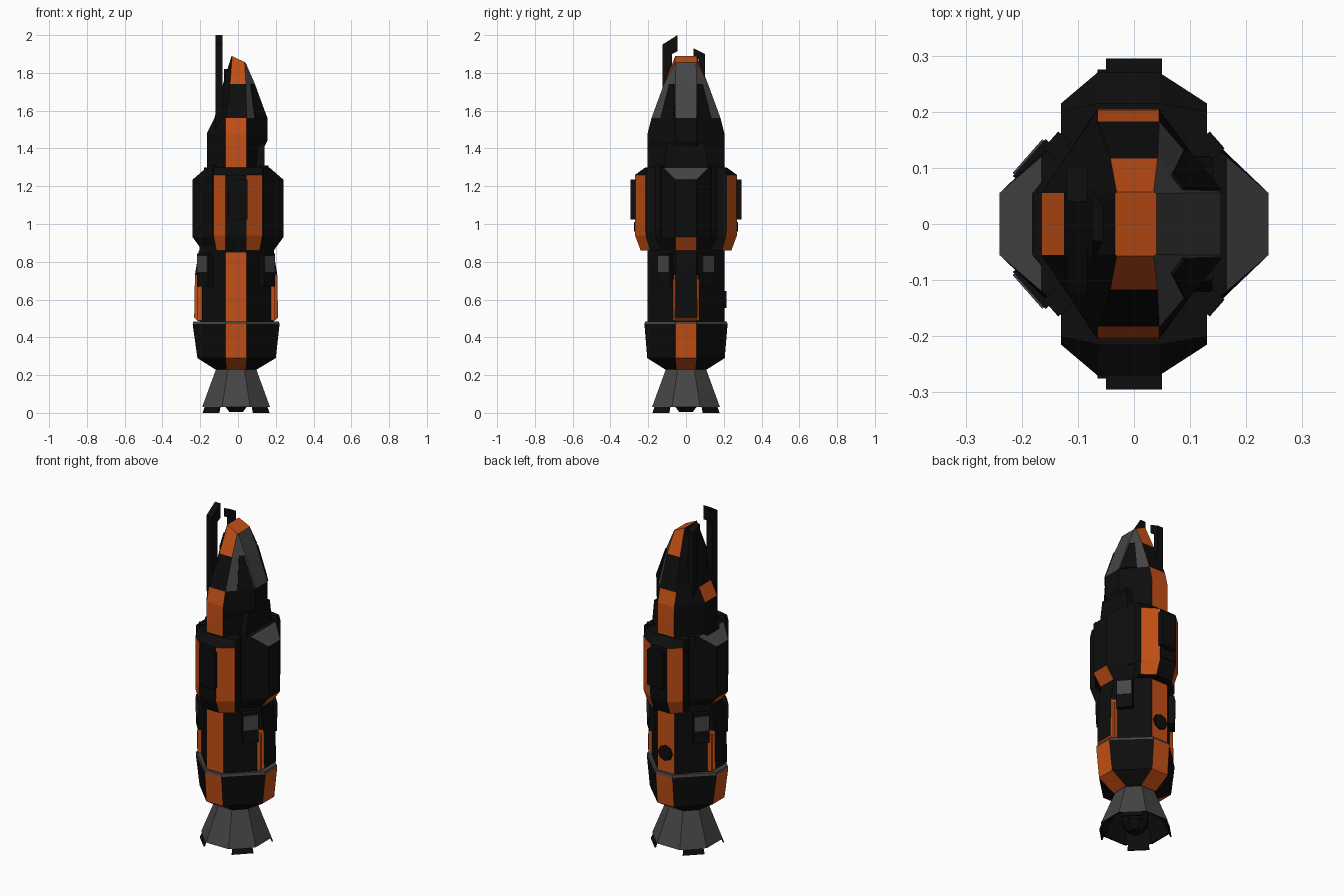
import bpy, bmesh, math
from mathutils import Matrix, Vector

if "Cube" in bpy.data.objects:
    bpy.data.objects.remove(bpy.data.objects["Cube"])

CX = -0.01  # hull axis


def material(name, r, g, b):
    m = bpy.data.materials.new(name)
    m.diffuse_color = (r, g, b, 1)
    m.use_nodes = True
    m.node_tree.nodes["Principled BSDF"].inputs["Base Color"].default_value = m.diffuse_color
    return m


MATS = [material("black", .004, .004, .004), material("orange", .55, .08, .008),
        material("dark_grey", .06, .06, .06)]
K, O, G = 0, 1, 2


def finish(name, bm, recalc=True):
    if recalc:
        bmesh.ops.recalc_face_normals(bm, faces=bm.faces)
    me = bpy.data.meshes.new(name)
    bm.to_mesh(me)
    bm.free()
    for m in MATS:
        me.materials.append(m)
    ob = bpy.data.objects.new(name, me)
    bpy.context.collection.objects.link(ob)
    return ob


def loft(name, rings, color=lambda s, i: K, bottom=K, top=K):
    """Skin equal-length rings; color(segment, side) picks the material; None = no cap."""
    bm = bmesh.new()
    vs = [[bm.verts.new(p) for p in r] for r in rings]
    n = len(rings[0])
    for s in range(len(vs) - 1):
        for i in range(n):
            j = (i + 1) % n
            f = bm.faces.new((vs[s][i], vs[s][j], vs[s + 1][j], vs[s + 1][i]))
            f.material_index = color(s, i)
    for ring, c in ((vs[0], bottom), (vs[-1], top)):
        if c is not None:
            bm.faces.new(ring).material_index = c
    return finish(name, bm)


def octa(z, x0, x1, y, fx=.055, fy=.055, z1=None, cx=CX):
    """Octagon; sides: 0 FR, 1 right, 2 BR, 3 back, 4 BL, 5 left, 6 FL, 7 front."""
    z1 = z if z1 is None else z1
    pts = [(cx + fx, -y), (x1, -fy), (x1, fy), (cx + fx, y),
           (cx - fx, y), (x0, fy), (x0, -fy), (cx - fx, -y)]
    return [Vector((px, py, z + (z1 - z) * (px - x0) / (x1 - x0))) for px, py in pts]


def reg(z, a):
    t = a * math.tan(math.pi / 8)
    return octa(z, CX - a, CX + a, a, t, t)


def box(name, c, size, mat=K, angle=0):
    bm = bmesh.new()
    m = Matrix.Translation(c) @ Matrix.Rotation(angle, 4, 'Z') @ Matrix.Diagonal((*size, 1))
    bmesh.ops.create_cube(bm, size=1, matrix=m)
    for f in bm.faces:
        f.material_index = mat
    return finish(name, bm)


def plate(name, yz, x0, x1):
    return loft(name, [[(x, y, z) for y, z in yz] for x in (x0, x1)])


# Engine nozzle, dark lining and inner bell
loft("nozzle", [reg(.03, .18), reg(.235, .105)], lambda s, i: G, None, G)
loft("nozzle_lining", [reg(.03, .172), reg(.2, .1)], lambda s, i: K, None, K)
outer, inner = reg(.03, .18), reg(.03, .172)
loft("nozzle_lip", [outer, inner], lambda s, i: K, None, None)
loft("engine_bell", [reg(.004, .035), reg(.05, .07), reg(.2, .06)])
for i in (0, 2, 4, 6):
    ring = []
    for r, d in ((outer, 1), (inner, 1)):
        a, b = r[i], r[(i + 1) % 8]
        ring.append((a.lerp(b, .12), a.lerp(b, .88)))
    quad = [ring[0][0], ring[0][1], ring[1][1], ring[1][0]]
    low = [Vector((CX + (p.x - CX) * 1.06, p.y * 1.06, 0)) for p in quad]
    loft("nozzle_tab", [low, quad])

# Flared skirt with grey rim
loft("skirt", [octa(.23, -.12, .1, .11, .05, .05), octa(.29, -.215, .2, .205),
               octa(.47, -.24, .22, .22), octa(.485, -.236, .216, .216)],
     lambda s, i: G if s == 2 else (O if i % 2 else K), K, G)

# Main hull and core
loft("hull", [octa(.47, -.205, .19, .203), octa(.85, -.205, .19, .203),
              octa(1.3, -.18, .16, .203)],
     lambda s, i: O if i in (3, 7) and s == 0 else K)

# Side tanks: black face, orange walls
for s, xo in ((-1, .232), (1, .212)):
    def tank(z, x):
        return [(s * .15, -.075, z), (s * x, -.055, z), (s * x, .055, z), (s * .15, .075, z)]
    loft("side_tank", [tank(.486, xo - .02), tank(.505, xo), tank(.73, xo - .004), tank(.86, xo - .025)],
         lambda g, i: (O if g == 0 or (i != 1 and g == 1) else K))
    # Rails beside the tanks, closing the hull corners
    for q in (-1, 1):
        box("tank_rail", (s * (xo - .03), q * .06, .6), (.03, .02, .22), O)

# Diagonal vents, lugs on the mid section
for sx in (-1, 1):
    for sy in (-1, 1):
        a = math.atan2(sy * .66, sx * .75)
        d = Vector((math.cos(a), math.sin(a), 0))
        c = Vector((CX + sx * .158, sy * .102, 0))
        box("vent_body", c + Vector((0, 0, .757)), (.05, .088, .175), K, a)
        box("vent_grille", c + d * .024 + Vector((0, 0, .788)), (.01, .08, .085), G, a)
        box("corner_lug", (sx * .137, sy * .14, 1.12), (.03, .04, .38), K, a)

# Side pods
for s in (-1, 1):
    def pod(z, x, f, xi, yi):
        return [(s * xi, -yi, z), (s * x, -f, z), (s * x, f, z), (s * xi, yi, z)]
    loft("side_pod", [pod(.84, .175, .055, .1, .13), pod(.93, .24, .055, .13, .16),
                      pod(1.235, .24, .055, .13, .16), pod(1.3, .165, .12, .12, .16)],
         lambda g, i: (O if g == 0 else G if g == 2 else K) if i == 1 else K)

# Front and back pods with orange cheeks and a raised block
for s in (-1, 1):
    def bay(z, y, ym, w=.13):
        return [(-w, s * .12, z), (-w, s * ym, z), (CX - .055, s * y, z),
                (CX + .055, s * y, z), (w, s * ym, z), (w, s * .12, z)]
    loft("front_pod" if s < 0 else "back_pod",
         [bay(.86, .24, .19, .115), bay(.94, .27, .213), bay(1.26, .27, .215), bay(1.3, .215, .2)],
         lambda g, i: O if i in (1, 3) and g < 2 else K)
    box("pod_block", (0, s * .275, 1.13), (.1, .04, .21))
    box("pod_step", (CX, s * .26, .985), (.11, .03, .05))

# Round port on the back panel
bm = bmesh.new()
bmesh.ops.create_cone(bm, cap_ends=True, segments=8, radius1=.045, radius2=.045, depth=.02,
                      matrix=Matrix.Translation((CX, .205, .6)) @ Matrix.Rotation(math.pi / 2, 4, 'X'))
finish("back_port", bm)

# Nose cone
nose = [octa(1.28, -.165, .135, .205), octa(1.4, -.165, .135, .205), octa(1.44, -.165, .155, .204),
        octa(1.48, -.165, .155, .203), octa(1.56, -.125, .155, .183),
        octa(1.74, -.08, .09, .117, .042, .055, cx=0),
        octa(1.89, -.034, .04, .057, .033, .054, z1=1.855, cx=.002)]


def nose_color(s, i):
    if i in (3, 7):
        return K if s == 4 else O
    if i == 5:
        return O if s == 3 else K
    if i == 1:
        return G if s >= 4 else K
    return G if i in (0, 2) and s >= 4 else K


loft("nose", nose, nose_color, K, O)

# Dark windows set on the grey canopy diagonals
lo, hi = nose[4], nose[5]
for near, far, s in ((1, 0, -1), (2, 3, 1)):
    off = Vector((.004, s * .004, .001))
    quad = [lo[near].lerp(lo[far], .03), lo[near].lerp(lo[far], .6),
            hi[near].lerp(hi[far], .5), hi[near].lerp(hi[far], .1)]
    loft("canopy_window", [[p - off for p in quad], [p + off for p in quad]])
plate("canopy_sill", [(-.12, 1.3), (.12, 1.3), (.1, 1.43), (-.1, 1.43)], .09, .14)

# Antennas and the fin between them
plate("front_antenna", [(-.125, 1.5), (-.075, 1.5), (-.075, 1.9), (-.045, 1.915),
                        (-.045, 2.0), (-.125, 1.95)], -.12, -.083)
plate("back_antenna", [(.1, 1.5), (.068, 1.5), (.068, 1.87), (.04, 1.88),
                       (.04, 1.93), (.1, 1.9)], -.12, -.083)
plate("antenna_fin", [(-.08, 1.6), (.075, 1.6), (.06, 1.76), (.03, 1.82), (-.03, 1.82), (-.065, 1.76)],
      -.075, -.045)
